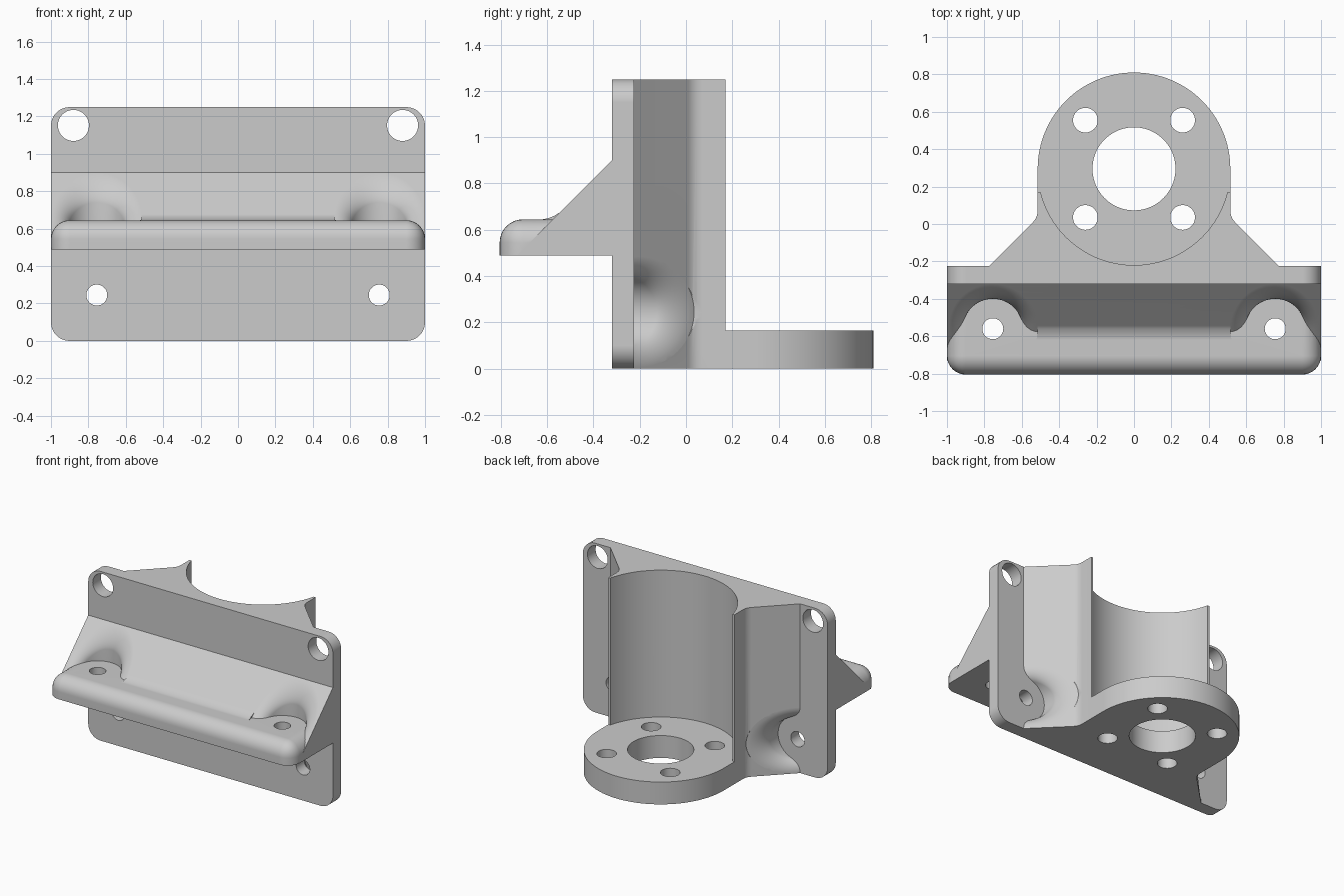
import bpy, bmesh, math
from mathutils import Vector

if "Cube" in bpy.data.objects:
    bpy.data.objects.remove(bpy.data.objects["Cube"], do_unlink=True)

grey = bpy.data.materials.new("plain_grey")
grey.use_nodes = True
colour = (0.6, 0.6, 0.6, 1)
grey.diffuse_color = colour
grey.node_tree.nodes["Principled BSDF"].inputs["Base Color"].default_value = colour


def finish(name, bm):
    bmesh.ops.recalc_face_normals(bm, faces=bm.faces)
    mesh = bpy.data.meshes.new(name)
    bm.to_mesh(mesh)
    bm.free()
    mesh.materials.append(grey)
    ob = bpy.data.objects.new(name, mesh)
    bpy.context.collection.objects.link(ob)
    return ob


def prism(name, points, axis, lo, hi):
    """Extrude a 2D outline along an axis, from lo to hi."""
    place = {"x": lambda a, b, h: (h, a, b),
             "y": lambda a, b, h: (a, h, b),
             "z": lambda a, b, h: (a, b, h)}[axis]
    bm = bmesh.new()
    face = bm.faces.new([bm.verts.new(place(a, b, lo)) for a, b in points])
    top = bmesh.ops.extrude_face_region(bm, geom=[face])["geom"]
    shift = Vector(place(0, 0, hi - lo))
    bmesh.ops.translate(bm, vec=shift, verts=[v for v in top if isinstance(v, bmesh.types.BMVert)])
    return finish(name, bm)


def arc(cx, cy, r, start, end, n):
    angles = [math.radians(start + (end - start) * i / n) for i in range(n + 1)]
    return [(cx + r * math.cos(a), cy + r * math.sin(a)) for a in angles]


def cylinder(axis, cx, cy, r, lo, hi, n=48):
    return prism("cutter", arc(cx, cy, r, 0, 360, n)[:-1], axis, lo, hi)


def combine(target, tool, operation):
    mod = target.modifiers.new(operation, "BOOLEAN")
    mod.operation, mod.object, mod.solver = operation, tool, "EXACT"
    bpy.context.view_layer.objects.active = target
    bpy.ops.object.modifier_apply(modifier=mod.name)
    bpy.data.objects.remove(tool, do_unlink=True)


def pocket(place, r=0.16, flare=0.08, steps=8, sides=64):
    """Round cutter whose mouth blends into a 45 degree slope."""
    rings = [(r + flare, -0.3)]
    for i in range(steps + 1):
        a = math.pi / 2 * i / steps
        rings.append((r + flare * (1 - math.sin(a)), flare * (1 - math.cos(a))))
    rings.append((r, 0.3))
    bm = bmesh.new()
    loops = []
    for radius, depth in rings:
        ring = arc(0, 0, radius, 0, 360, sides)[:-1]
        loops.append([bm.verts.new(place(u, v, v - depth)) for u, v in ring])
    for a, b in zip(loops, loops[1:]):
        for i in range(sides):
            j = (i + 1) % sides
            bm.faces.new((a[i], a[j], b[j], b[i]))
    bm.faces.new(loops[0])
    bm.faces.new(loops[-1])
    return finish("pocket_cutter", bm)


BORE_Y, BORE_R, FLANGE_Z, HEIGHT = 0.295, 0.515, 0.165, 1.25
HOLE_X, LEDGE_Z, LEDGE_TOP = 0.755, 0.49, 0.645

# Upright plate with rounded corners
corners = [(0.9, 1.15, 0), (-0.9, 1.15, 90), (-0.9, 0.1, 180), (0.9, 0.1, 270)]
outline = [p for x, z, a in corners for p in arc(x, z, 0.1, a, a + 90, 8)]
bracket = prism("mounting_bracket", outline, "y", -0.32, -0.225)

# Column flaring into the plate, with a bore down its back
side = [(0.775, -0.27), (0.775, -0.225), (0.54, 0.01), (0.526, 0.028), (0.518, 0.048), (0.515, 0.07)]


def mirrored(points):
    return points + [(-x, y) for x, y in reversed(points)]


column = prism("column", mirrored(side + [(0.515, 0.17)]), "z", 0, HEIGHT)
combine(column, cylinder("z", 0, BORE_Y, BORE_R, FLANGE_Z, 1.4, 128), "DIFFERENCE")
for s in (-1, 1):
    combine(column, pocket(lambda u, v, h: (s * (HOLE_X - v), -0.205 + h, 0.245 + u)), "DIFFERENCE")

# Round flange at the foot
half = [(0.515, -0.1)] + arc(0, BORE_Y, BORE_R, 0, 180, 64) + [(-0.515, -0.1)]
combine(column, prism("flange", half, "z", 0, FLANGE_Z), "UNION")
combine(column, cylinder("z", 0, BORE_Y, 0.222, -0.1, 0.3, 80), "DIFFERENCE")
for x in (-0.26, 0.26):
    for y in (-0.26, 0.26):
        combine(column, cylinder("z", x, BORE_Y + y, 0.066, -0.1, 0.3), "DIFFERENCE")

# Sloping front brace with a soft foot, hollowed around the ledge holes
brace = prism("brace", [(-0.27, LEDGE_Z), (-0.73, LEDGE_Z), (-0.32, 0.9), (-0.27, 0.9)], "x", -1, 1)
foot = [(-0.62, LEDGE_TOP), (-0.595, 0.65), (-0.57, 0.66), (-0.545, 0.675), (-0.5, 0.6), (-0.62, 0.6)]
combine(brace, prism("foot", foot, "x", -0.6, 0.6), "UNION")
for s in (-1, 1):
    combine(brace, pocket(lambda u, v, h: (s * HOLE_X + u, -0.56 + v, 0.66 + h)), "DIFFERENCE")

# Ledge rounded along its front, ends and top
bm = bmesh.new()
bmesh.ops.create_cube(bm, size=1)
for v in bm.verts:
    v.co = (2 * v.co.x, -0.27 if v.co.y > 0 else -0.805, LEDGE_TOP if v.co.z > 0 else LEDGE_Z)


def rounded(edge):
    a, b = (v.co for v in edge.verts)
    on_top = a.z > 0.6 and b.z > 0.6
    at_back = a.y > -0.5 and b.y > -0.5
    upright = abs(a.z - b.z) > 0.1
    return (on_top or upright) and not at_back


bmesh.ops.bevel(bm, geom=[e for e in bm.edges if rounded(e)], offset=0.1, segments=8,
                profile=0.5, affect="EDGES")
ledge = finish("ledge", bm)

# Join everything, then drill the screw holes
for part in (column, brace, ledge):
    combine(bracket, part, "UNION")
for s in (-1, 1):
    combine(bracket, cylinder("y", s * 0.88, 1.152, 0.083, -0.5, 0), "DIFFERENCE")
    combine(bracket, cylinder("y", s * HOLE_X, 0.245, 0.056, -0.5, 0), "DIFFERENCE")
    combine(bracket, cylinder("z", s * HOLE_X, -0.56, 0.056, 0.4, 0.75), "DIFFERENCE")

# Smooth curves, crisp edges
bpy.ops.object.select_all(action="DESELECT")
bracket.select_set(True)
bpy.context.view_layer.objects.active = bracket
bpy.ops.object.shade_smooth_by_angle(angle=math.radians(25))
normals = bracket.modifiers.new("even_normals", "WEIGHTED_NORMAL")
normals.keep_sharp = True
